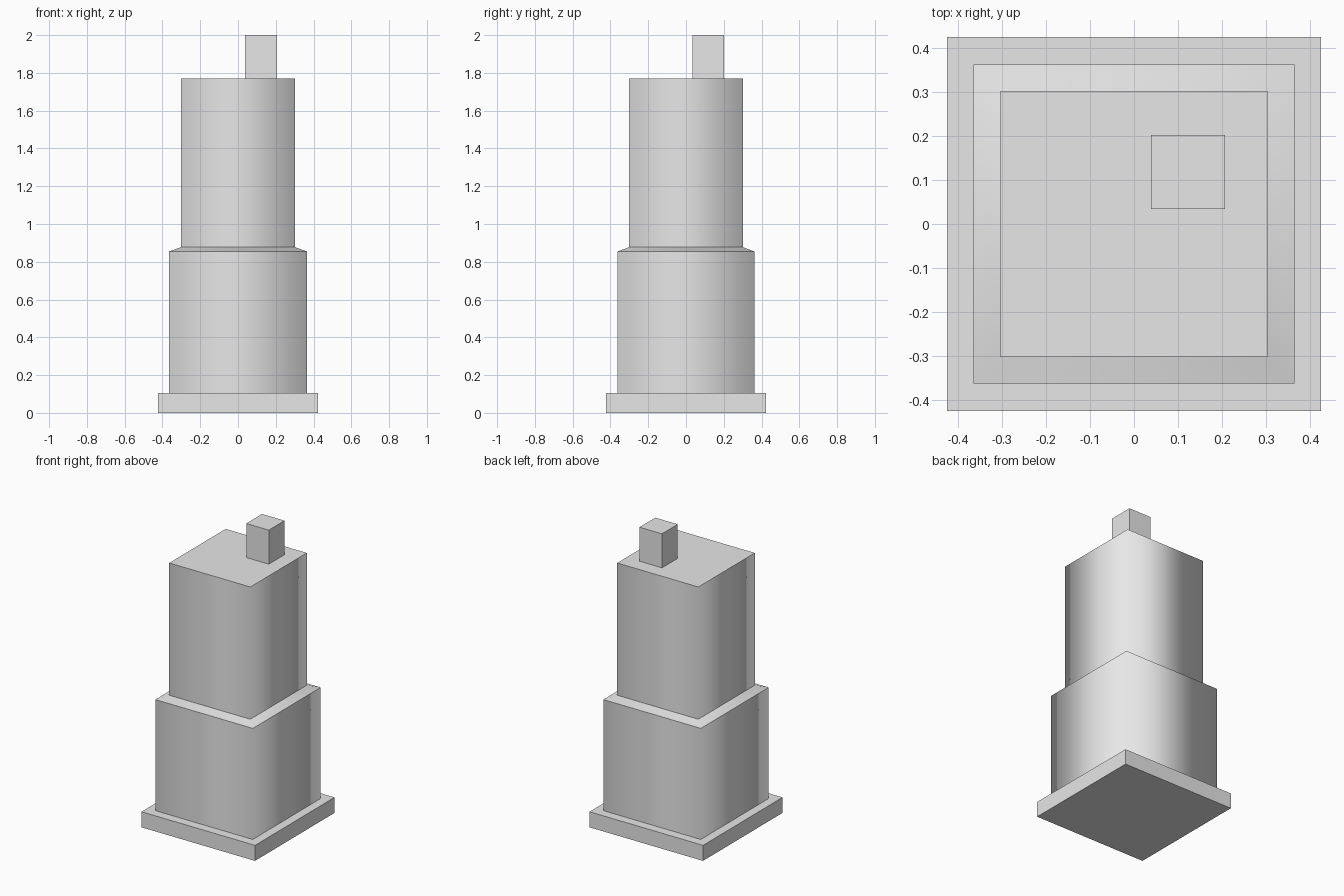
import bpy
import bmesh

cube = bpy.data.objects.get("Cube")
if cube:
    bpy.data.objects.remove(cube, do_unlink=True)

# One plain grey for every part
GREY = (0.8, 0.8, 0.8, 1)
grey = bpy.data.materials.new("plain grey")
grey.use_nodes = True
grey.diffuse_color = GREY
grey.node_tree.nodes["Principled BSDF"].inputs["Base Color"].default_value = GREY


def square_tower(name, rings, center=(0, 0), smooth_sides=False):
    """Stack of rectangular rings (half x, half y, z), capped at both ends."""
    bm = bmesh.new()
    loops = [[bm.verts.new((center[0] + sx * hx, center[1] + sy * hy, z))
              for sx, sy in ((-1, -1), (1, -1), (1, 1), (-1, 1))]
             for hx, hy, z in rings]
    bm.faces.new(loops[0][::-1])
    bm.faces.new(loops[-1])
    for low, high in zip(loops, loops[1:]):
        for i in range(4):
            j = (i + 1) % 4
            side = bm.faces.new((low[i], low[j], high[j], high[i]))
            side.smooth = smooth_sides
    # Level edges stay sharp while shading flows around the corners
    for edge in bm.edges:
        a, b = edge.verts
        if abs(a.co.z - b.co.z) < 1e-5:
            edge.smooth = False
    mesh = bpy.data.meshes.new(name)
    bm.to_mesh(mesh)
    bm.free()
    mesh.materials.append(grey)
    obj = bpy.data.objects.new(name, mesh)
    bpy.context.collection.objects.link(obj)
    return obj


# Base slab
square_tower("base_slab", [(0.424, 0.424, 0), (0.424, 0.424, 0.105)])

# Lower shaft, sloped ledge and upper shaft
square_tower("stepped_shaft", [
    (0.364, 0.362, 0.105),
    (0.364, 0.362, 0.855),
    (0.303, 0.301, 0.877),
    (0.303, 0.301, 1.77),
], smooth_sides=True)

# Off-centre flue on the top
square_tower("top_flue", [(0.084, 0.084, 1.77), (0.084, 0.084, 2.0)],
             center=(0.122, 0.118))
